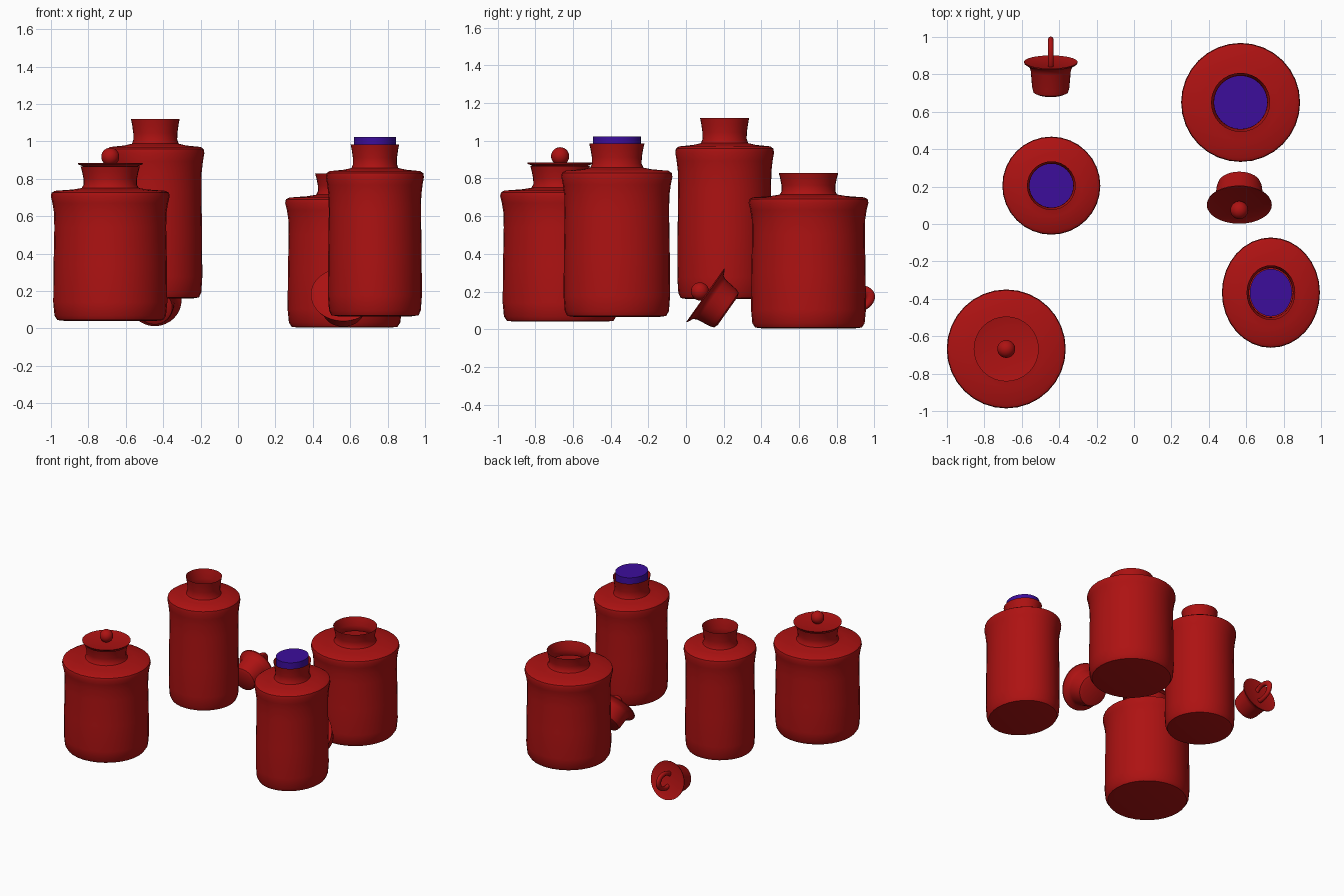
import bpy, bmesh, math
from mathutils import Matrix, Vector

default = bpy.data.objects.get("Cube")
if default:
    bpy.data.objects.remove(default)


def material(name, color):
    mat = bpy.data.materials.new(name)
    mat.diffuse_color = color
    mat.use_nodes = True
    for node in mat.node_tree.nodes:
        if node.type == 'BSDF_PRINCIPLED':
            node.inputs["Base Color"].default_value = color
    return mat


RED = material("deep red glaze", (0.42, 0.006, 0.006, 1))
PURPLE = material("deep purple", (0.045, 0.004, 0.33, 1))
SEGMENTS = 32


def finish(bm, name, mat, matrix):
    mesh = bpy.data.meshes.new(name)
    bm.to_mesh(mesh)
    bm.free()
    mesh.materials.append(mat)
    obj = bpy.data.objects.new(name, mesh)
    bpy.context.collection.objects.link(obj)
    obj.matrix_world = matrix
    bpy.ops.object.select_all(action='DESELECT')
    obj.select_set(True)
    bpy.context.view_layer.objects.active = obj
    bpy.ops.object.shade_smooth_by_angle(angle=math.radians(40))
    return obj


def lathe(name, profile, mat, matrix):
    """Turn a radius/height profile around the z axis."""
    bm = bmesh.new()
    verts = [bm.verts.new((r, 0, z)) for r, z in profile]
    edges = [bm.edges.new(pair) for pair in zip(verts, verts[1:])]
    bmesh.ops.spin(bm, geom=verts + edges, cent=(0, 0, 0), axis=(0, 0, 1),
                   angle=math.tau, steps=SEGMENTS, use_duplicate=False)
    bmesh.ops.remove_doubles(bm, verts=bm.verts, dist=0.0005)
    bmesh.ops.recalc_face_normals(bm, faces=bm.faces)
    return finish(bm, name, mat, matrix)


def ball(name, center, radius, mat, matrix):
    bm = bmesh.new()
    bmesh.ops.create_uvsphere(bm, u_segments=24, v_segments=14, radius=radius,
                              matrix=Matrix.Translation(center))
    return finish(bm, name, mat, matrix)


def ring(name, center, major, minor, mat, matrix):
    """Upright ring lying in the local yz plane."""
    bm = bmesh.new()
    circle = bmesh.ops.create_circle(bm, segments=10, radius=minor)["verts"]
    bmesh.ops.translate(bm, verts=circle, vec=(0, major, 0))
    # the tube section spans the x and y axes, turned around x
    bmesh.ops.spin(bm, geom=circle + list(bm.edges), cent=(0, 0, 0), axis=(1, 0, 0),
                   angle=math.tau, steps=SEGMENTS, use_duplicate=False)
    bmesh.ops.remove_doubles(bm, verts=bm.verts, dist=0.0005)
    bmesh.ops.recalc_face_normals(bm, faces=bm.faces)
    bmesh.ops.translate(bm, verts=bm.verts, vec=center)
    return finish(bm, name, mat, matrix)


def place(location, scale=(1, 1, 1), tilt=0):
    return (Matrix.Translation(location) @ Matrix.Rotation(tilt, 4, 'X')
            @ Matrix.Diagonal(Vector(scale)).to_4x4())


# Thin open jar: rounded foot, slight waist, broad shoulder, flared neck
JAR = [(0, 0), (.24, 0), (.283, .005), (.298, .028), (.305, .1), (.303, .3),
       (.299, .5), (.301, .58), (.309, .63), (.318, .667), (.314, .686),
       (.295, .696), (.2, .703), (.152, .711), (.142, .73), (.143, .76),
       (.151, .8), (.158, .825)]
# Lid: tapered plug under a thin flared plate
LID = [(0, -.13), (.09, -.13), (.113, -.122), (.121, -.1), (.13, -.025),
       (.141, -.004), (.172, .01), (.174, .016), (.135, .008), (0, .006)]
LIQUID = [(0, .56), (.298, .56)]
STOPPER = [(0, .74), (.137, .74), (.137, .86), (0, .86)]

# Jars
front_right = place((-.683, -.668, .04))
back_right = place((-.442, .205, .16), (.824, .824, 1.164))
front_left = place((.732, -.367, .065), (.824, .927, 1.115))
back_left = place((.57, .65, .004))
for name, matrix in (("front_right_jar", front_right), ("back_right_jar", back_right),
                     ("front_left_jar", front_left), ("back_left_jar", back_left)):
    lathe(name, JAR, RED, matrix)

# Purple contents and stopper
lathe("back_right_liquid", LIQUID, PURPLE, back_right)
lathe("back_left_liquid", LIQUID, PURPLE, back_left)
lathe("stopper", STOPPER, PURPLE, front_left)

# Knobbed lids: one seated on its jar, one lying tilted on the ground
for name, matrix in (("seated_lid", place((-.683, -.668, .868))),
                     ("fallen_lid", place((.563, .115, .172), tilt=.956))):
    lathe(name, LID, RED, matrix)
    ball(name + "_knob", (0, 0, .05), .048, RED, matrix)

# Small lid with a ring handle, lying on its side
small_lid = place((-.445, .848, .147), (.824, .824, 1.2), -math.radians(76))
lathe("small_lid", LID, RED, small_lid)
ring("ring_handle", (0, 0, .042), .07, .02, RED, small_lid)
